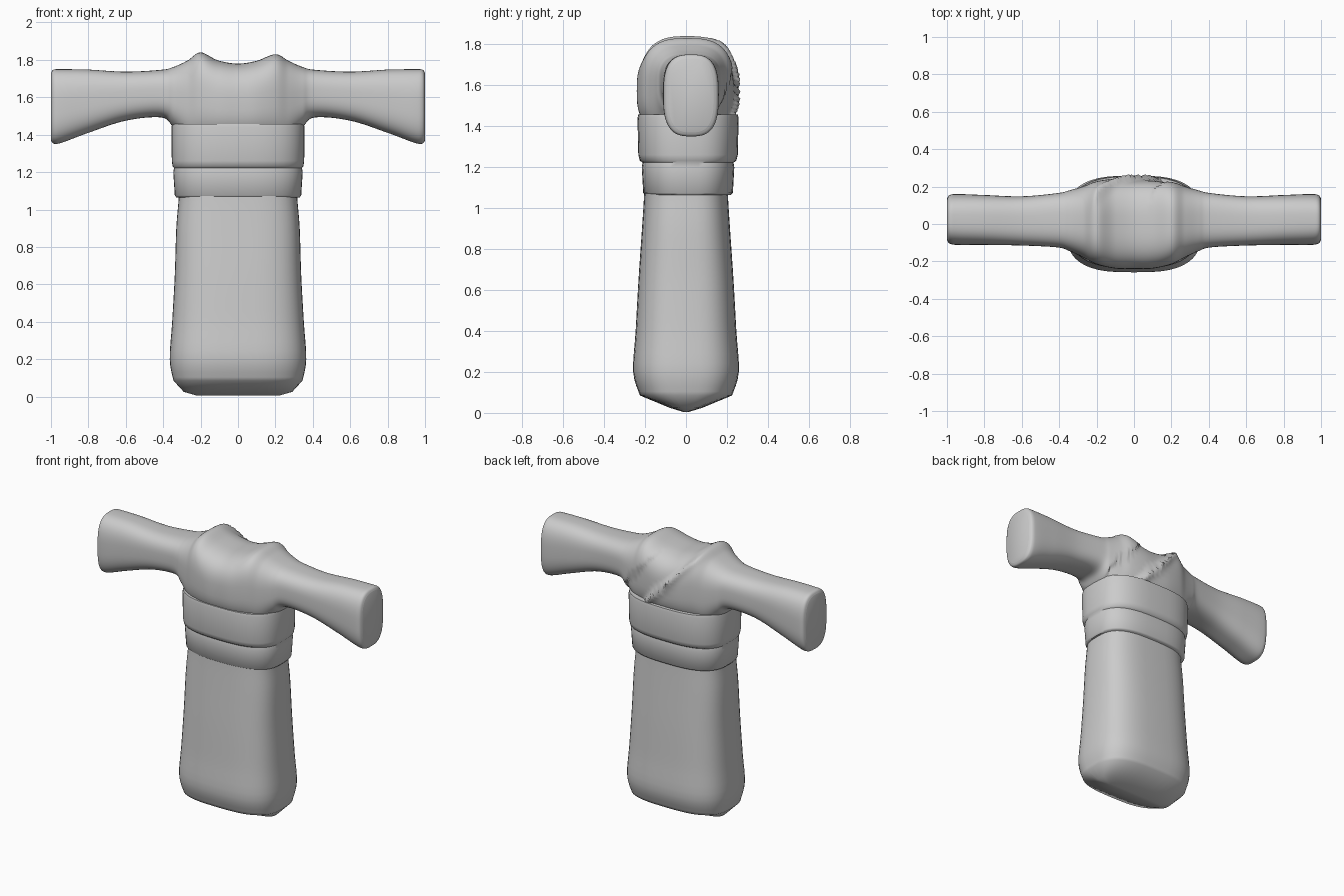
import bpy, bmesh, math
from mathutils import Vector

if "Cube" in bpy.data.objects:
    bpy.data.objects.remove(bpy.data.objects["Cube"], do_unlink=True)

cloth = bpy.data.materials.new("grey cloth")
cloth.use_nodes = True
cloth.diffuse_color = (0.6, 0.6, 0.6, 1)
cloth.node_tree.nodes["Principled BSDF"].inputs["Base Color"].default_value = cloth.diffuse_color


def oval(a, b, power, count=48):
    """Rounded-box outline with half sizes a and b."""
    pts = []
    for i in range(count):
        t = math.tau * i / count
        c, s = math.cos(t), math.sin(t)
        pts.append((math.copysign(abs(c) ** (2 / power), c) * a,
                    math.copysign(abs(s) ** (2 / power), s) * b))
    return pts


def smooth_rows(rows, steps):
    """Pass a soft curve through rows of numbers."""
    out = []
    for i in range(len(rows) - 1):
        p0, p1 = rows[max(i - 1, 0)], rows[i]
        p2, p3 = rows[i + 1], rows[min(i + 2, len(rows) - 1)]
        for k in range(steps):
            t = k / steps
            out.append([b + t / 2 * (c - a + t * (2 * a - 5 * b + 4 * c - d + t * (3 * (b - c) + d - a)))
                        for a, b, c, d in zip(p0, p1, p2, p3)])
    return out + [list(rows[-1])]


def loft(name, rings, angle):
    bm = bmesh.new()
    loops = [[bm.verts.new(p) for p in ring] for ring in rings]
    n = len(loops[0])
    for lo, hi in zip(loops, loops[1:]):
        for i in range(n):
            bm.faces.new((lo[i], lo[(i + 1) % n], hi[(i + 1) % n], hi[i]))
    bm.faces.new(loops[0][::-1])
    bm.faces.new(loops[-1])
    bmesh.ops.recalc_face_normals(bm, faces=bm.faces)
    mesh = bpy.data.meshes.new(name)
    bm.to_mesh(mesh)
    bm.free()
    mesh.materials.append(cloth)
    obj = bpy.data.objects.new(name, mesh)
    bpy.context.collection.objects.link(obj)
    bpy.ops.object.select_all(action='DESELECT')
    obj.select_set(True)
    bpy.context.view_layer.objects.active = obj
    bpy.ops.object.shade_smooth_by_angle(angle=math.radians(angle))
    return obj


def upright(rows, y, power):
    return [[Vector((px, py + y, z)) for px, py in oval(w, d, power)] for z, w, d in rows]


# Long skirt, with a keel-shaped hem: height, half width, half depth
skirt = [(0.005, 0.22, 0.015), (0.025, 0.29, 0.08), (0.085, 0.345, 0.225),
         (0.2, 0.365, 0.258), (0.4, 0.352, 0.246), (0.65, 0.338, 0.232),
         (0.9, 0.33, 0.215), (1.06, 0.317, 0.205), (1.2, 0.31, 0.2)]
skirt_rows = skirt[:2] + smooth_rows(skirt[2:], 4)
loft("skirt", upright(skirt_rows, 0, 3), 50)

# Two-band waist sash
sash = [(1.065, 0.33, 0.21), (1.075, 0.338, 0.219), (1.2, 0.346, 0.226),
        (1.222, 0.342, 0.222), (1.232, 0.35, 0.236), (1.26, 0.354, 0.243),
        (1.44, 0.356, 0.247), (1.457, 0.352, 0.243)]
loft("sash", upright(sash, 0.01, 2.8), 50)

# Tunic top: distance from middle, bottom, top, front, back
half = [(0, 1.36, 1.78, -0.24, 0.245), (0.1, 1.36, 1.795, -0.238, 0.243),
        (0.2, 1.36, 1.83, -0.215, 0.228), (0.27, 1.37, 1.795, -0.18, 0.202),
        (0.345, 1.44, 1.762, -0.145, 0.18), (0.41, 1.492, 1.747, -0.125, 0.165),
        (0.6, 1.475, 1.737, -0.115, 0.148), (0.8, 1.41, 1.748, -0.112, 0.155),
        (0.94, 1.358, 1.75, -0.112, 0.16), (0.985, 1.352, 1.748, -0.105, 0.155),
        (1.0, 1.37, 1.73, -0.085, 0.135)]
rows = [(-r[0], *r[1:]) for r in half[:0:-1]] + half


def fold(p):
    """Wrapped collar edge: a diagonal step across the back."""
    if p.y < 0.02 or abs(p.x) > 0.34:
        return p
    line = 0.14 - (p.z - 1.46) * 0.95
    d = p.x - line
    lift = 0.022 * math.exp(-(d / 0.04) ** 2) if d < 0 else 0.022 * math.exp(-(d / 0.018) ** 2)
    inner = -0.012 if 0 < d < 0.25 else 0
    ease = min(1, (p.y - 0.02) / 0.1)
    return p + Vector((0, (lift + inner) * ease, 0))


rings = []
for x, low, high, front, back in smooth_rows(rows, 8):
    high += 0.01 * math.exp(-((x + 0.2) / 0.05) ** 2)
    outline = oval((back - front) / 2, (high - low) / 2, 2.9, 72)
    rings.append([fold(Vector((x, py + (front + back) / 2, pz + (low + high) / 2)))
                  for py, pz in outline])
loft("tunic_top_with_sleeves", rings, 55)
